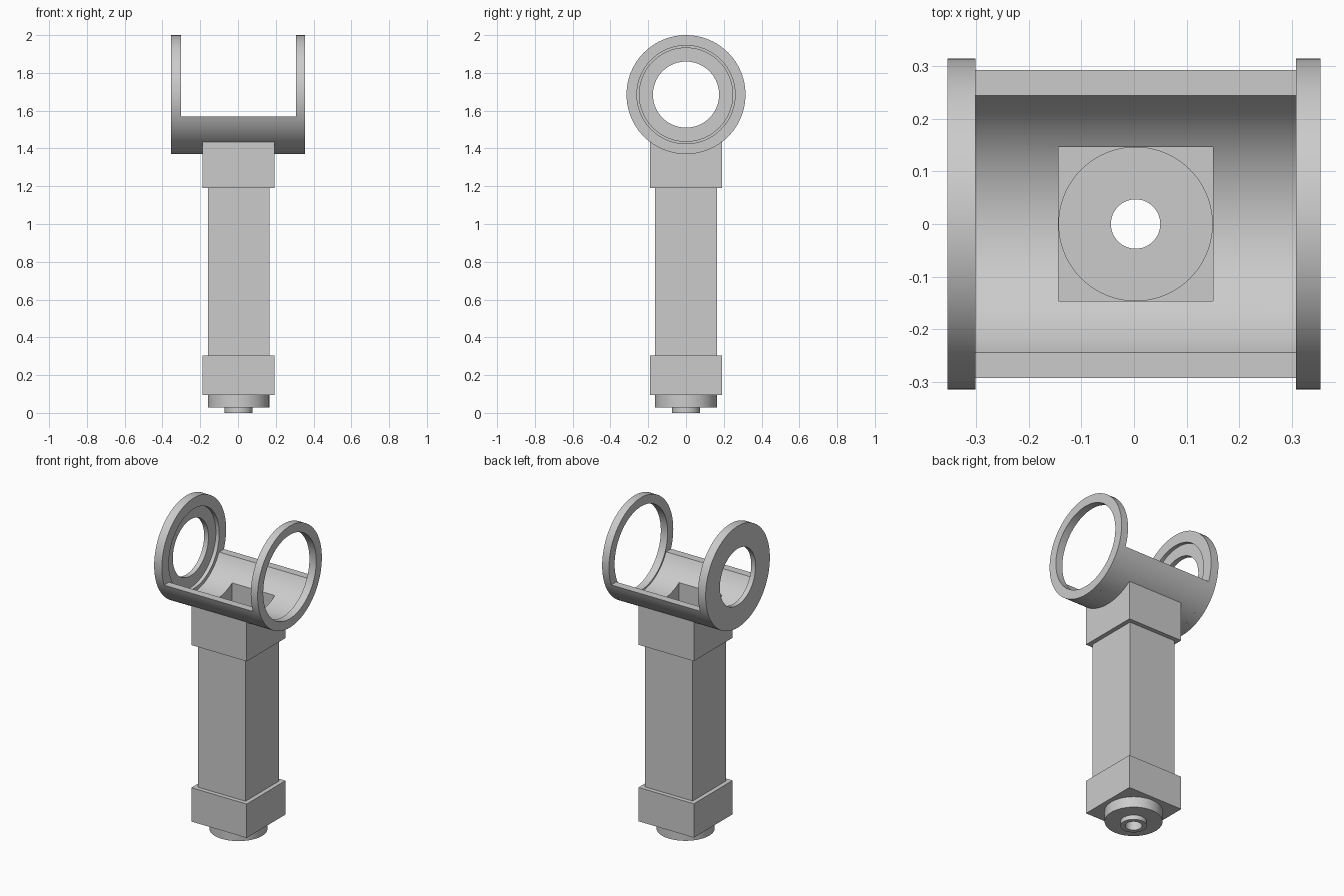
import bpy, bmesh, math
from mathutils import Matrix

if "Cube" in bpy.data.objects:
    bpy.data.objects.remove(bpy.data.objects["Cube"], do_unlink=True)

grey = bpy.data.materials.new("light grey")
grey.use_nodes = True
grey.diffuse_color = (0.6, 0.6, 0.6, 1)
grey.node_tree.nodes["Principled BSDF"].inputs["Base Color"].default_value = (0.6, 0.6, 0.6, 1)

AXIS_Z = 1.685     # height of the cradle's axis
RADIUS = 0.315     # outside of the cradle
BORE = 0.27        # inside of the trough
SHIFT = 0.003      # the post sits slightly off centre
HOLLOW = 0.147     # half width of the square channel


def add_object(name, bm):
    bmesh.ops.recalc_face_normals(bm, faces=bm.faces)
    mesh = bpy.data.meshes.new(name)
    bm.to_mesh(mesh)
    bm.free()
    mesh.materials.append(grey)
    ob = bpy.data.objects.new(name, mesh)
    bpy.context.collection.objects.link(ob)
    return ob


def lathe(name, profile, sides=96, along_x=False):
    """Spin a closed (radius, height) profile; four sides gives a square."""
    square = sides == 4
    scale = math.sqrt(2) if square else 1
    bm = bmesh.new()
    rings = []
    for i in range(sides):
        a = math.tau * (i + 0.5 * square) / sides
        rings.append([bm.verts.new((r * scale * math.cos(a), r * scale * math.sin(a), h))
                      for r, h in profile])
    for i in range(sides):
        p, q = rings[i], rings[(i + 1) % sides]
        for j in range(len(profile)):
            k = (j + 1) % len(profile)
            bm.faces.new((p[j], q[j], q[k], p[k]))
    if along_x:
        place = Matrix.Translation((0, 0, AXIS_Z)) @ Matrix.Rotation(math.pi / 2, 4, "Y")
    else:
        place = Matrix.Translation((SHIFT, 0, 0))
    bm.transform(place)
    return add_object(name, bm)


def tube(name, inner, outer, low, high, sides=96, along_x=False):
    return lathe(name, [(inner, low), (outer, low), (outer, high), (inner, high)], sides, along_x)


def solid(name, radius, low, high, sides=96, along_x=False):
    ob = tube(name, radius / 2, radius, low, high, sides, along_x)
    bm = bmesh.new()
    bm.from_mesh(ob.data)
    # Collapse the inner wall so that only a closed solid remains
    bmesh.ops.delete(bm, geom=list(bm.verts)[0::4] + list(bm.verts)[3::4], context="VERTS")
    bmesh.ops.holes_fill(bm, edges=[e for e in bm.edges if e.is_boundary], sides=0)
    bmesh.ops.recalc_face_normals(bm, faces=bm.faces)
    bm.to_mesh(ob.data)
    bm.free()
    return ob


def cut(ob, cutter):
    cutter.hide_render = True
    mod = ob.modifiers.new("cut", "BOOLEAN")
    mod.operation = "DIFFERENCE"
    mod.solver = "EXACT"
    mod.object = cutter
    bpy.context.view_layer.update()
    result = bpy.data.meshes.new_from_object(ob.evaluated_get(bpy.context.evaluated_depsgraph_get()))
    ob.modifiers.clear()
    ob.data = result
    bpy.data.objects.remove(cutter, do_unlink=True)


# End rings: one open, one with a smaller opening and a shallow seat inside
open_ring = tube("open_end_ring", 0.26, RADIUS, 0.308, 0.355, along_x=True)
seat_ring = lathe("seat_end_ring", [(0.175, -0.355), (RADIUS, -0.355), (RADIUS, -0.302),
                                    (0.247, -0.302), (0.247, -0.325), (0.175, -0.325)], along_x=True)

# Trough: lower arc between the rings, trimmed level along its top
drop = 0.115
bm = bmesh.new()
steps = 40
points = []
for radius, direction in ((RADIUS, 1), (BORE, -1)):
    start = math.asin(drop / radius)
    arc = [start + (math.pi - 2 * start) * i / steps for i in range(steps + 1)]
    points += [(radius * math.cos(a), AXIS_Z - radius * math.sin(a)) for a in arc[::direction]]
face = bm.faces.new([bm.verts.new((-0.302, y, z)) for y, z in points])
ext = bmesh.ops.extrude_face_region(bm, geom=[face])
bmesh.ops.translate(bm, vec=(0.61, 0, 0), verts=[v for v in ext["geom"] if isinstance(v, bmesh.types.BMVert)])
trough = add_object("cradle_trough", bm)
cut(trough, solid("channel_cutter", HOLLOW, 1.2, 1.6, 4))

# Square post with collars
upper = tube("upper_collar", HOLLOW, 0.19, 1.19, 1.5, 4)
cut(upper, solid("cradle_cutter", 0.29, -0.5, 0.5, along_x=True))
column = tube("post", HOLLOW, 0.163, 0.305, 1.19, 4)
lower = solid("lower_collar", 0.19, 0.095, 0.305, 4)
cut(lower, solid("channel_cutter", HOLLOW, 0.14, 0.5, 4))
cut(lower, solid("recess_cutter", 0.146, 0, 0.2))

# Round foot with a bored nozzle
foot = lathe("foot_and_nozzle", [(0.047, 0), (0.074, 0), (0.074, 0.028), (0.163, 0.028),
                                 (0.163, 0.096), (0.047, 0.096)])

for ob in (open_ring, seat_ring, trough, upper, column, lower, foot):
    bpy.ops.object.select_all(action="DESELECT")
    ob.select_set(True)
    bpy.context.view_layer.objects.active = ob
    bpy.ops.object.shade_smooth_by_angle(angle=math.radians(30))
